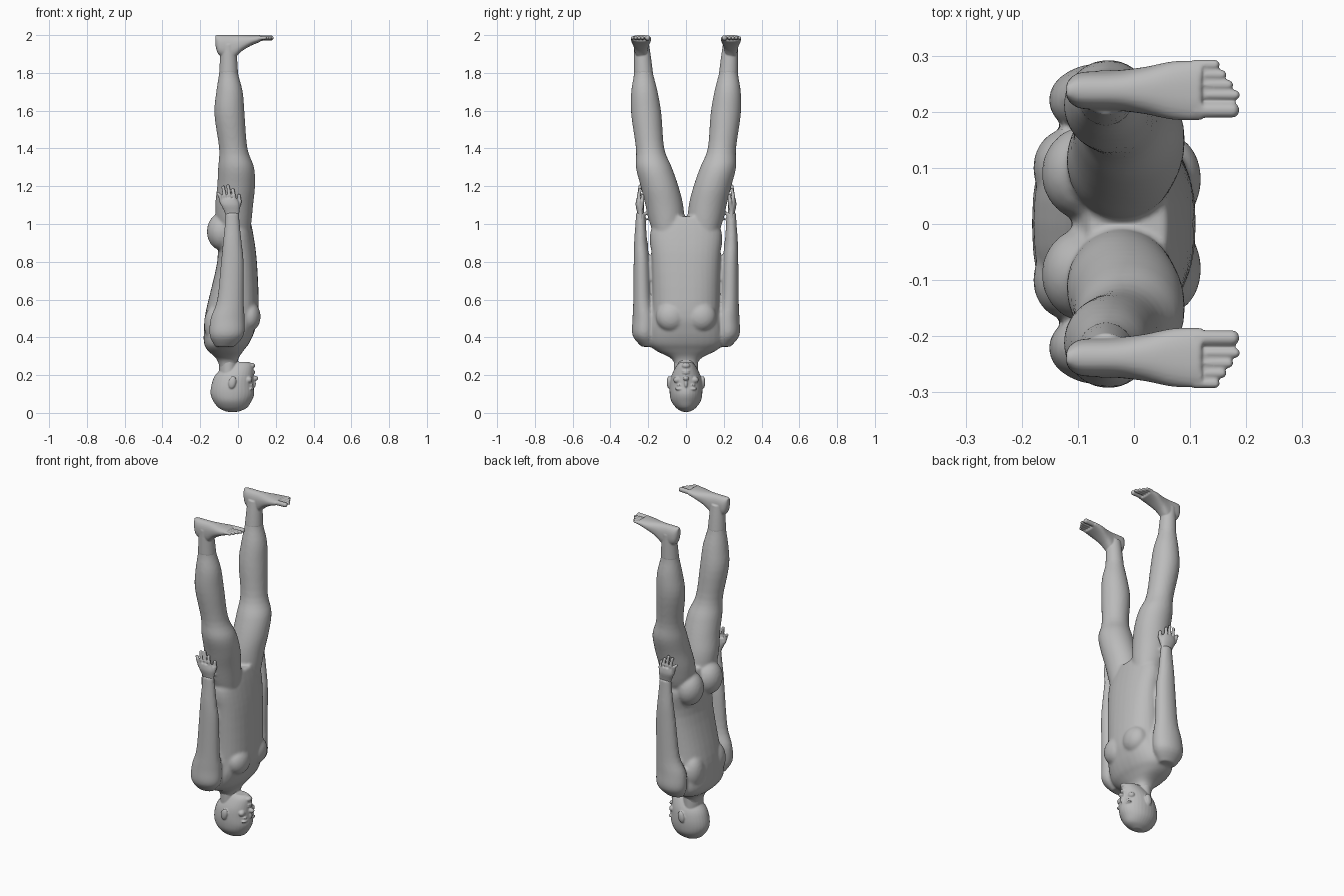
import bpy, bmesh, math
from mathutils import Vector, Matrix

default_cube = bpy.data.objects.get("Cube")
if default_cube:
    bpy.data.objects.remove(default_cube, do_unlink=True)

SIDES = {"left": 1, "right": -1}
grey = (0.5, 0.5, 0.5, 1)
skin = bpy.data.materials.new("plain grey")
skin.use_nodes = True
skin.diffuse_color = grey
skin.node_tree.nodes["Principled BSDF"].inputs["Base Color"].default_value = grey


def smooth_rows(rows, steps=4):
    """Catmull-Rom interpolation between cross-section rows."""
    points = [Vector(row) for row in rows]
    points = [points[0], *points, points[-1]]
    result = []
    for before, start, end, after in zip(points, points[1:], points[2:], points[3:]):
        tangent_in = (end - before) / 2
        tangent_out = (after - start) / 2
        for step in range(steps):
            t = step / steps
            ease = t * t * (3 - 2 * t)
            result.append(start.lerp(end, ease)
                          + tangent_in * (t * (1 - t) ** 2)
                          - tangent_out * (t * t * (1 - t)))
    return result + [points[-1]]


def rounded(value, power):
    return math.copysign(abs(value) ** power, value)


def loft(bm, rows, along="z", power=1.0, count=32):
    """Each row: position, centre and half size in depth, then in y."""
    rings = []
    for position, mid, half, mid_y, half_y in smooth_rows(rows):
        ring = []
        for k in range(count):
            angle = math.tau * k / count
            depth = mid + half * rounded(math.cos(angle), power)
            y = mid_y + half_y * rounded(math.sin(angle), power)
            place = (depth, y, position) if along == "z" else (position, y, depth)
            ring.append(bm.verts.new(place))
        rings.append(ring)
    for lower, upper in zip(rings, rings[1:]):
        for k in range(count):
            bm.faces.new((lower[k - 1], lower[k], upper[k], upper[k - 1]))
    bm.faces.new(rings[0])
    bm.faces.new(rings[-1])


def trunk(bm, rows, power=1.0):
    """Symmetric form; each row: height, back, front, half width."""
    loft(bm, [(z, (back + front) / 2, (front - back) / 2, 0, width)
              for z, back, front, width in rows], power=power)


def limb(bm, rows, side, flat=1.0):
    """Oval limb; each row: height, centre x, centre y, radius."""
    loft(bm, [(z, x, radius, side * y, radius * flat)
              for z, x, y, radius in rows])


def blob(bm, centre, radii, tilt=0.0):
    matrix = (Matrix.Translation(centre) @ Matrix.Rotation(tilt, 4, "Y")
              @ Matrix.Diagonal((*radii, 1)))
    bmesh.ops.create_icosphere(bm, subdivisions=3, radius=1, matrix=matrix)


def blob_pair(bm, centre, radii, tilt=0.0):
    x, y, z = centre
    for side in SIDES.values():
        blob(bm, (x, side * y, z), radii, tilt)


def capsule(bm, start, end, radius, side):
    mirror = Vector((1, side, 1))
    start, end = Vector(start) * mirror, Vector(end) * mirror
    return start, end, radius


def rod(bm, start, end, radius, side):
    """Round-ended rod, used for every finger and toe."""
    start, end = (Vector((x, side * y, z)) for x, y, z in (start, end))
    span = end - start
    turn = span.to_track_quat("Z", "Y")
    ball = bmesh.ops.create_icosphere(bm, subdivisions=3, radius=radius)
    for vert in ball["verts"]:
        if vert.co.z > radius / 100:
            vert.co.z += span.length
        vert.co = start + turn @ vert.co


def finish(bm, name, voxel, rounds):
    """Fuse the overlapping shells into one smooth skin."""
    bmesh.ops.recalc_face_normals(bm, faces=bm.faces)
    mesh = bpy.data.meshes.new(name)
    bm.to_mesh(mesh)
    bm.free()
    mesh.materials.append(skin)
    obj = bpy.data.objects.new(name, mesh)
    bpy.context.collection.objects.link(obj)
    fuse = obj.modifiers.new("fuse", "REMESH")
    fuse.mode = "VOXEL"
    fuse.voxel_size = voxel
    fuse.use_smooth_shade = True
    soften = obj.modifiers.new("soften", "SMOOTH")
    soften.factor = 0.5
    soften.iterations = rounds


torso = ((.2, -.09, 0, .06), (.28, -.11, 0, .07), (.33, -.16, .03, .16),
         (.37, -.18, .06, .2), (.44, -.18, .09, .2), (.54, -.17, .11, .18),
         (.8, -.11, .1, .18), (.95, -.11, .08, .19), (1.04, -.08, .06, .15))
leg = ((.93, 0, .1, .06), (1, -.02, .1, .09), (1.1, -.02, .115, .1),
       (1.2, -.01, .14, .1), (1.3, -.01, .17, .095), (1.4, -.025, .19, .075),
       (1.58, -.045, .21, .08), (1.7, -.045, .22, .07), (1.8, -.05, .225, .05))
ankle = (leg[-1], (1.88, -.05, .23, .045), (1.95, -.05, .235, .04))
arm = ((.35, -.07, .2, .05), (.41, -.06, .22, .09), (.5, -.055, .22, .09),
       (.6, -.04, .23, .07), (.8, -.03, .235, .06), (.9, -.03, .24, .05),
       (1, -.03, .24, .04), (1.06, -.03, .24, .035))

# Body with arms and legs
bm = bmesh.new()
trunk(bm, torso, power=.85)
for side in SIDES.values():
    limb(bm, (*leg, *ankle[1:]), side)
    limb(bm, arm, side, flat=.7)
blob_pair(bm, centre=(-.085, .09, .96), radii=(.08, .085, .1))   # buttocks
blob_pair(bm, centre=(.06, .08, .51), radii=(.06, .08, .08))     # chest
blob_pair(bm, centre=(-.12, .1, .47), radii=(.06, .07, .1))      # shoulder blades
finish(bm, "body", voxel=.008, rounds=5)

# Head, neck and face
bm = bmesh.new()
trunk(bm, ((.006, -.06, 0, .02), (.025, -.1, .045, .05), (.06, -.13, .07, .077),
           (.1, -.145, .086, .086), (.15, -.14, .083, .086),
           (.2, -.12, .083, .076), (.25, -.07, .08, .05), (.27, -.04, .06, .03)))
trunk(bm, ((.17, -.1, 0, .065), (.29, -.1, 0, .065)))
blob(bm, centre=(.09, 0, .183), radii=(.018, .015, .013))            # nose tip
blob(bm, centre=(.08, 0, .163), radii=(.014, .01, .03), tilt=-.25)   # nose bridge
for lip_height in (.21, .22):
    blob(bm, centre=(.076, 0, lip_height), radii=(.015, .022, .005))
blob(bm, centre=(.074, 0, .25), radii=(.017, .022, .015))            # chin
blob_pair(bm, centre=(.07, .034, .127), radii=(.014, .025, .008))    # brows
blob_pair(bm, centre=(.067, .034, .147), radii=(.014, .014, .008))   # eyes
blob_pair(bm, centre=(.058, .045, .175), radii=(.018, .022, .018))   # cheeks
blob_pair(bm, centre=(-.03, .09, .162), radii=(.02, .012, .034), tilt=.2)  # ears
finish(bm, "head", voxel=.004, rounds=3)

palm = ((1, -.03, .24, .038), (1.05, -.03, .24, .037),
        (1.1, -.04, .245, .048), (1.135, -.045, .245, .04))
foot = ((-.12, .05, .013), (-.11, .09, .025), (-.09, .11, .033),
        (-.03, .125, .036), (.02, .085, .042), (.07, .055, .052),
        (.12, .035, .053))

# Hands and feet
for label, side in SIDES.items():
    bm = bmesh.new()
    limb(bm, palm, side, flat=.45)
    for finger, tip_height in enumerate((1.16, 1.195, 1.2, 1.18)):
        base_x = -.085 + .023 * finger
        tip_x = base_x - .02 + .003 * finger
        knuckle = ((base_x + tip_x) / 2, .25, 1.15)
        rod(bm, (base_x, .245, 1.11), knuckle, .0105, side)
        rod(bm, knuckle, (tip_x, .243, tip_height), .009, side)
    rod(bm, (-.005, .24, 1.07), (.008, .232, 1.12), .012, side)   # thumb
    rod(bm, (.008, .232, 1.12), (.005, .23, 1.15), .0095, side)
    finish(bm, label + "_hand", voxel=.004, rounds=2)

    bm = bmesh.new()
    loft(bm, [(x, 2 - height / 2, height / 2, side * .238, width)
              for x, height, width in foot], along="x", power=.85)
    limb(bm, ankle, side)
    rod(bm, (.11, .203, 1.983), (.174, .203, 1.985), .014, side)   # big toe
    for toe in range(4):
        y = .23 + .018 * toe
        tip_x = .18 - .012 * toe
        rod(bm, (.11, y, 1.983), (tip_x, y, 1.985), .009, side)
    finish(bm, label + "_foot", voxel=.004, rounds=2)
